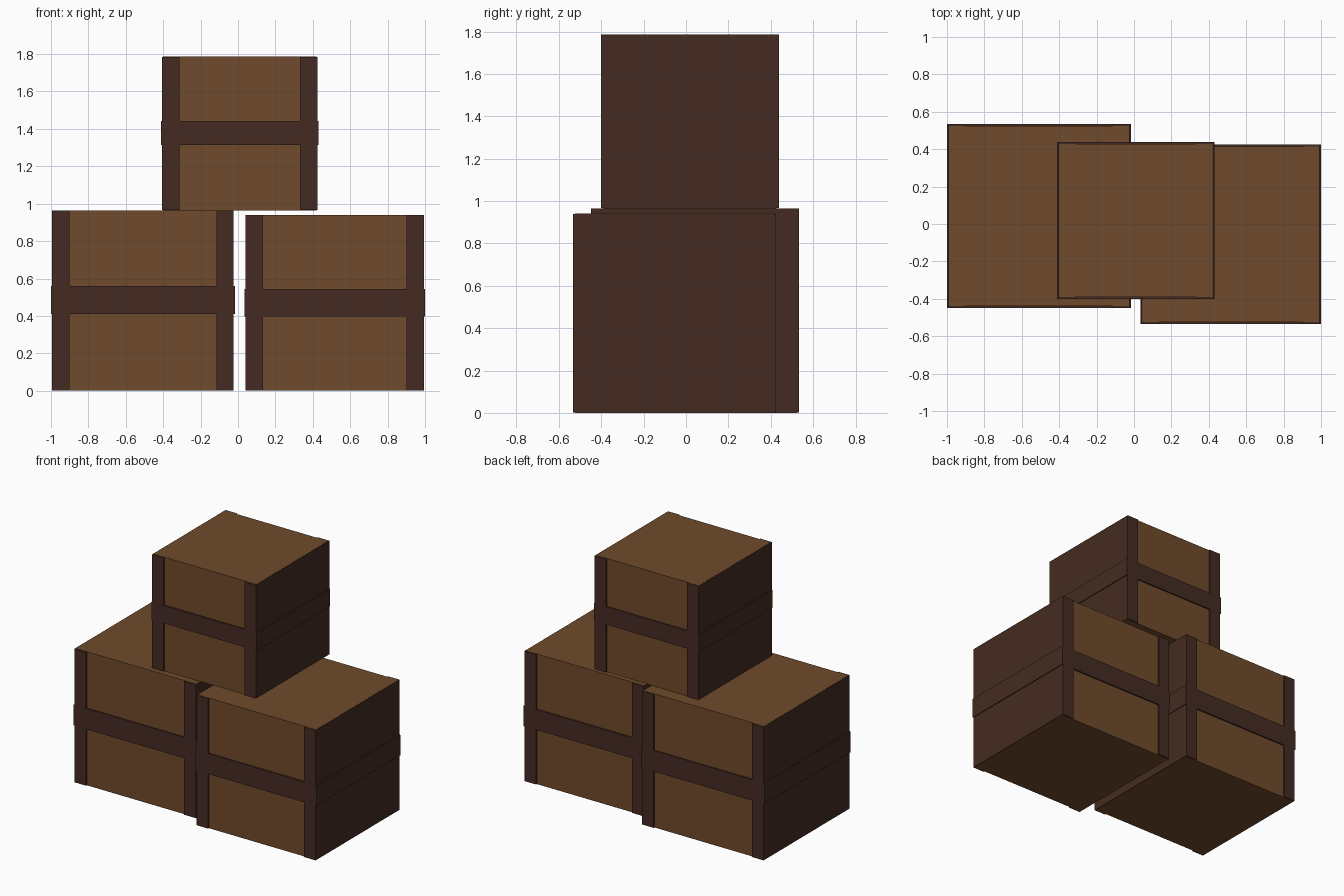
import bpy
import bmesh
from mathutils import Matrix, Vector

if "Cube" in bpy.data.objects:
    bpy.data.objects.remove(bpy.data.objects["Cube"])


def material(name, rgb):
    m = bpy.data.materials.new(name)
    m.diffuse_color = (*rgb, 1.0)
    m.use_nodes = True
    m.node_tree.nodes["Principled BSDF"].inputs["Base Color"].default_value = m.diffuse_color
    return m


WOOD = material("brown wood", (0.159, 0.069, 0.025))
DARK = material("dark brown trim", (0.060, 0.024, 0.016))


def boxes(name, mat, extents):
    """One object made of boxes given as (x0, x1, y0, y1, z0, z1)."""
    bm = bmesh.new()
    for x0, x1, y0, y1, z0, z1 in extents:
        centre = Vector((x0 + x1, y0 + y1, z0 + z1)) / 2
        size = Matrix.Diagonal((x1 - x0, y1 - y0, z1 - z0, 1))
        bmesh.ops.create_cube(bm, size=1, matrix=Matrix.Translation(centre) @ size)
    mesh = bpy.data.meshes.new(name)
    bm.to_mesh(mesh)
    bm.free()
    mesh.materials.append(mat)
    obj = bpy.data.objects.new(name, mesh)
    bpy.context.collection.objects.link(obj)


POST = 0.093   # width of the end panels seen from the front
LIP = 0.006    # how far the band sticks out past the end panels
INSET = 0.010  # how far the wood sits behind the trim


def crate(name, x0, x1, y0, y1, z0, z1, band0, band1):
    # wooden core, a hair taller than the trim so its top stays clean
    boxes(name + "_body", WOOD,
          [(x0 + 0.004, x1 - 0.004, y0 + INSET, y1 - INSET, z0, z1)])
    # dark end panels whose edges show as corner posts
    e = 0.001
    boxes(name + "_end_panels", DARK,
          [(x0, x0 + POST, y0, y1, z0 + e, z1 - e),
           (x1 - POST, x1, y0, y1, z0 + e, z1 - e)])
    # dark band around the middle
    boxes(name + "_band", DARK,
          [(x0 - LIP, x1 + LIP, y0, y1, band0, band1)])


crate("left_crate", -0.994, -0.023, -0.448, 0.534, 0.0, 0.965, 0.409, 0.559)
crate("right_crate", 0.041, 0.994, -0.534, 0.425, 0.0, 0.940, 0.396, 0.543)
crate("top_crate", -0.406, 0.424, -0.401, 0.438, 0.965, 1.786, 1.313, 1.441)
